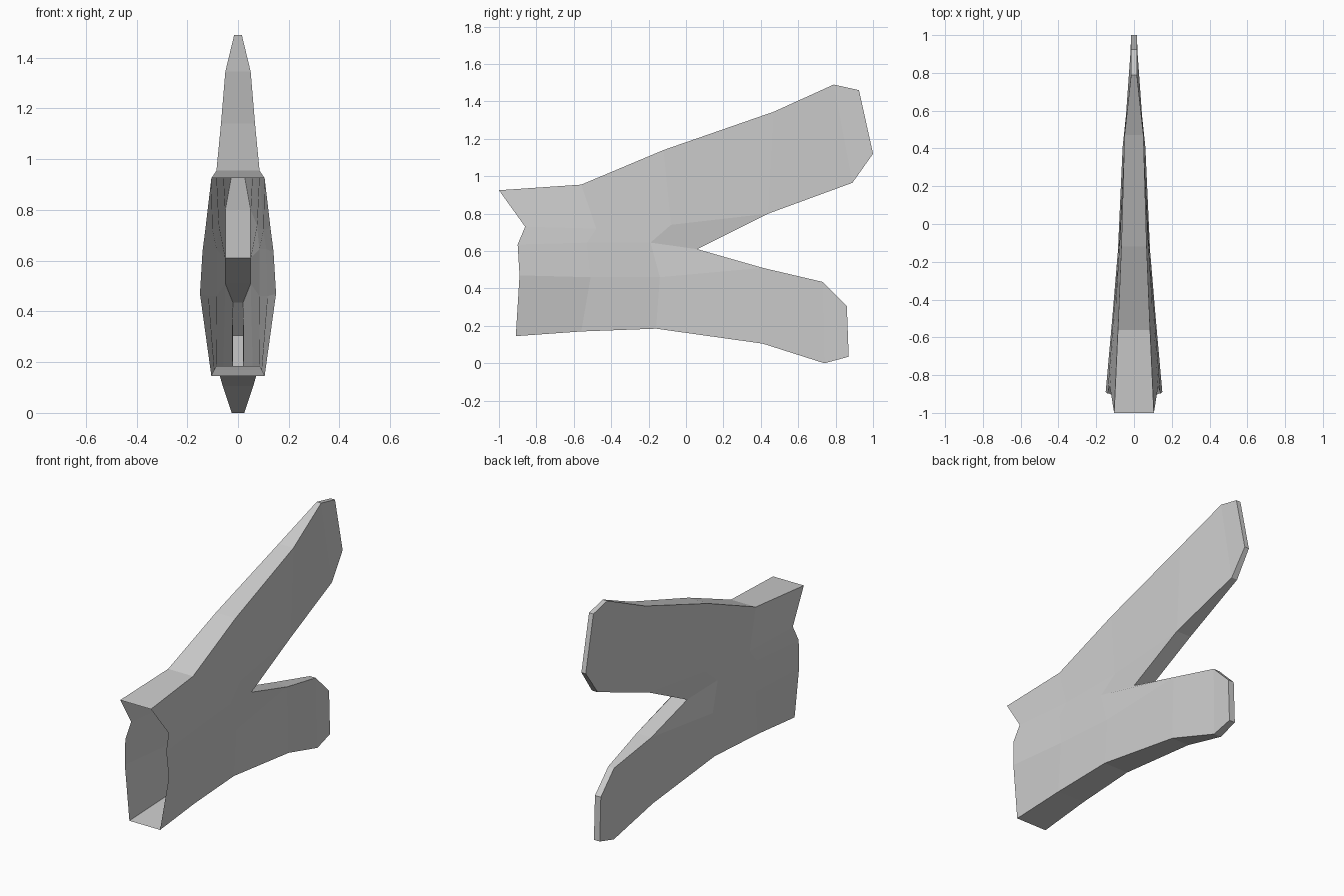
import bpy
import bmesh

default_cube = bpy.data.objects.get("Cube")
if default_cube:
    bpy.data.objects.remove(default_cube, do_unlink=True)

# Single flat colour
grey = bpy.data.materials.new("light grey")
grey.use_nodes = True
grey.diffuse_color = (0.6, 0.6, 0.6, 1)
grey.node_tree.nodes["Principled BSDF"].inputs["Base Color"].default_value = grey.diffuse_color

# Columns of side points (half width, y, z), listed from top to bottom
mouth = [(.105, -1, .925), (.128, -.86, .73), (.14, -.9, .635), (.15, -.89, .47), (.105, -.91, .145)]
middle = [(.085, -.56, .955), (.1, -.48, .72), (.112, -.53, .645), (.116, -.51, .46), (.093, -.56, .17)]
fork = [(.067, -.12, 1.14), (.075, -.08, .74), (.084, -.19, .645), (.085, -.14, .46), (.083, -.16, .185)]
crotch = (.05, .06, .61)
upper_fin = [
    [(.05, .47, 1.345), (.05, .44, .8)],
    [(.015, .79, 1.49), (.02, .89, .965)],
    [(.015, .925, 1.46), (.015, 1, 1.12)],
]
lower_fin = [
    [(.05, .41, .51), (.06, .41, .105)],
    [(.02, .73, .435), (.025, .74, 0)],
    [(.02, .86, .305), (.02, .87, .035)],
]


def add_strips(bm, columns):
    """Fill the quads between neighbouring columns of points."""
    for near, far in zip(columns, columns[1:]):
        for row in range(len(near) - 1):
            corners = (near[row], near[row + 1], far[row + 1], far[row])
            bm.faces.new([bm.verts.new(point) for point in corners])


# One side skin: body, both fins and the web leading into the crotch
bm = bmesh.new()
add_strips(bm, [mouth, middle, fork])
add_strips(bm, [fork[:2]] + upper_fin)
add_strips(bm, [fork[3:]] + lower_fin)
add_strips(bm, [fork[1:4], [upper_fin[0][1], crotch, lower_fin[0][0]]])
bmesh.ops.remove_doubles(bm, verts=bm.verts, dist=0.001)

# Rim: carry every outline edge to the centre plane, leaving the front open
outline = [edge for edge in bm.edges
           if edge.is_boundary and not all(v.co.y < -0.8 for v in edge.verts)]
rim = bmesh.ops.extrude_edge_only(bm, edges=outline)["geom"]
for vert in rim:
    if isinstance(vert, bmesh.types.BMVert):
        vert.co.x = 0

# Point the skin outwards
bmesh.ops.recalc_face_normals(bm, faces=bm.faces)
bm.normal_update()
if sum(face.normal.x * face.calc_area() for face in bm.faces) < 0:
    bmesh.ops.reverse_faces(bm, faces=bm.faces)

mesh = bpy.data.meshes.new("forked_tail_fin")
bm.to_mesh(mesh)
bm.free()
mesh.materials.append(grey)
tail = bpy.data.objects.new("forked_tail_fin", mesh)
bpy.context.collection.objects.link(tail)

# Opposite side
mirror = tail.modifiers.new("Mirror", 'MIRROR')
mirror.use_axis[0] = True
mirror.use_clip = True
mirror.merge_threshold = 0.001
